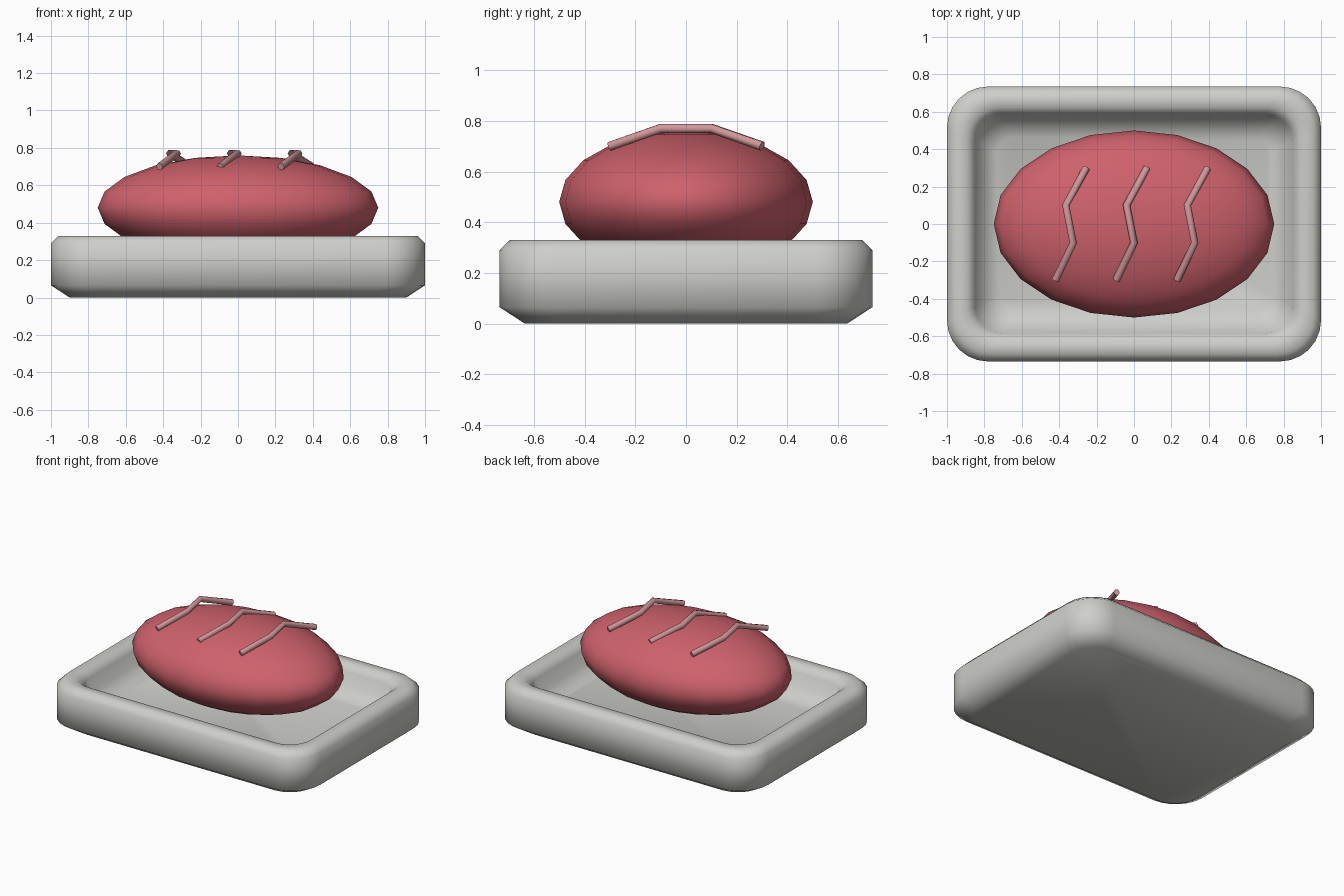
import bpy, bmesh, math

if "Cube" in bpy.data.objects:
    bpy.data.objects.remove(bpy.data.objects["Cube"])


def material(name, rgb):
    m = bpy.data.materials.new(name)
    m.use_nodes = True
    m.diffuse_color = (*rgb, 1)
    m.node_tree.nodes["Principled BSDF"].inputs["Base Color"].default_value = (*rgb, 1)
    return m


def add_object(name, data, mat):
    ob = bpy.data.objects.new(name, data)
    bpy.context.collection.objects.link(ob)
    data.materials.append(mat)
    return ob


def rounded_loop(bm, inset, z, steps=6):
    # One rounded rectangle, its corners shrinking with the inset
    radius = max(0.22 - inset * 0.5, 0.08)
    hx, hy = 1 - inset - radius, 0.735 - inset - radius
    verts = []
    for quarter, (sx, sy) in enumerate([(1, 1), (-1, 1), (-1, -1), (1, -1)]):
        for i in range(steps + 1):
            a = math.pi / 2 * (quarter + i / steps)
            verts.append(bm.verts.new((sx * hx + radius * math.cos(a),
                                       sy * hy + radius * math.sin(a), z)))
    return verts


tray_grey = material("tray grey", (0.62, 0.62, 0.59))
meat_red = material("meat red", (0.62, 0.12, 0.15))
fat_pink = material("fat pink", (0.64, 0.31, 0.32))

# Tray: rounded loops from the underside, over the rim, down to the floor
bm = bmesh.new()
profile = [(0.1, 0), (0, 0.065), (0, 0.29), (0.04, 0.33),
           (0.11, 0.33), (0.15, 0.29), (0.17, 0.2), (0.27, 0.14)]
loops = [rounded_loop(bm, inset, z) for inset, z in profile]
for low, high in zip(loops, loops[1:]):
    for i in range(len(low)):
        j = (i + 1) % len(low)
        bm.faces.new((low[i], low[j], high[j], high[i]))
bm.faces.new(list(reversed(loops[0])))
bm.faces.new(loops[-1])
for f in bm.faces:
    f.smooth = True
mesh = bpy.data.meshes.new("tray")
bm.to_mesh(mesh)
bm.free()
add_object("tray", mesh, tray_grey)

# Meat: a squashed sphere resting in the tray
bpy.ops.mesh.primitive_uv_sphere_add(segments=20, ring_count=10, radius=1, location=(0, 0, 0.48))
meat = bpy.context.object
meat.name = "meat"
meat.scale = (0.75, 0.5, 0.28)
meat.data.materials.append(meat_red)
bpy.ops.object.shade_smooth()

# Fat streaks: three zigzag tubes across the top
for n, x in enumerate((-0.325, 0, 0.325)):
    curve = bpy.data.curves.new("fat_streak", "CURVE")
    curve.dimensions = "3D"
    curve.bevel_depth = 0.02
    curve.bevel_resolution = 1
    curve.use_fill_caps = True
    line = curve.splines.new("POLY")
    path = [(0.07, 0.3, 0.7), (-0.04, 0.1, 0.77), (0, -0.1, 0.77), (-0.095, -0.3, 0.7)]
    line.points.add(len(path) - 1)
    for point, (dx, y, z) in zip(line.points, path):
        point.co = (x + dx, y, z, 1)
    line.use_smooth = True
    add_object(f"fat_streak_{n + 1}", curve, fat_pink)
